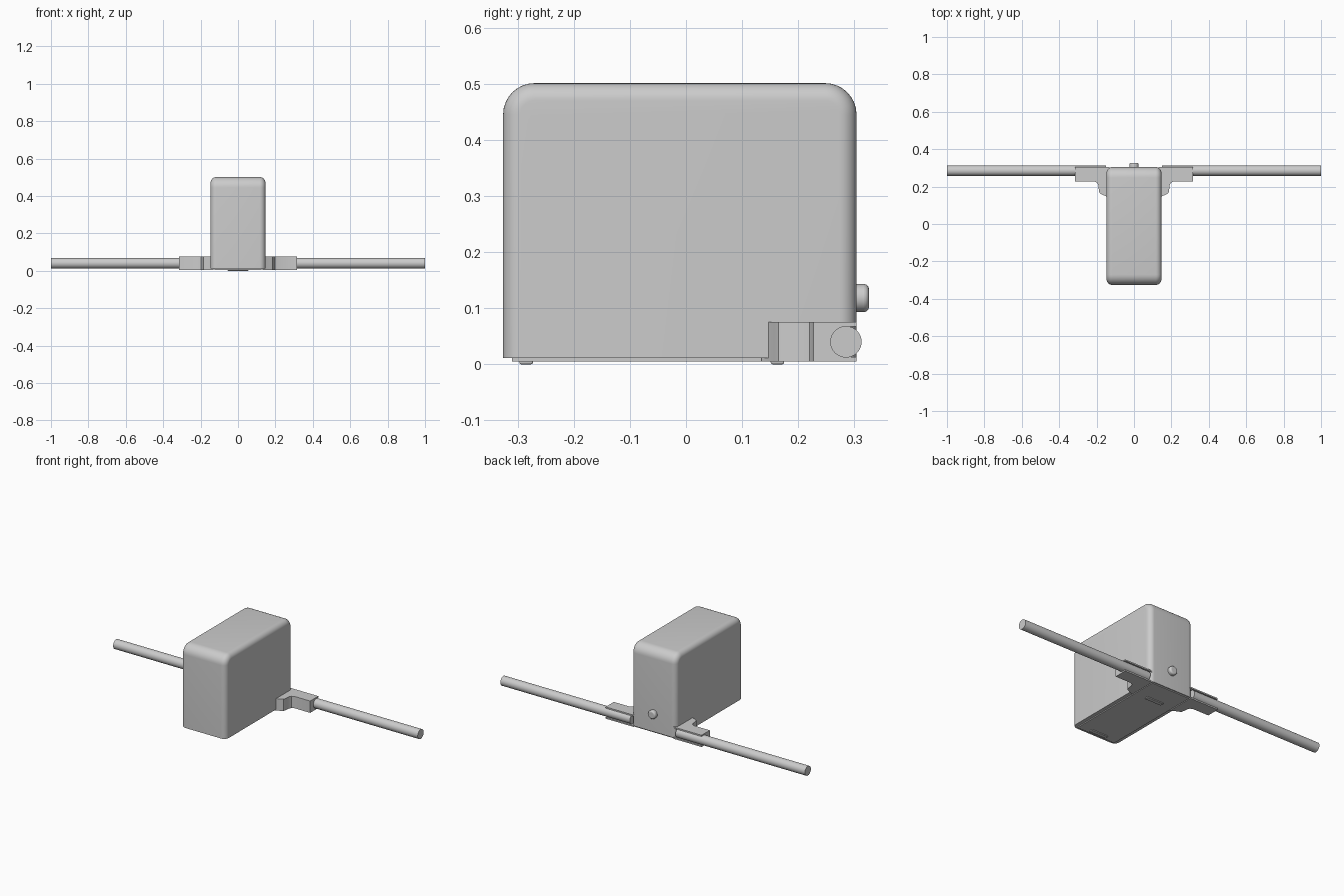
import bpy, bmesh, math
from mathutils import Matrix

if "Cube" in bpy.data.objects:
    bpy.data.objects.remove(bpy.data.objects["Cube"])

grey = bpy.data.materials.new("plain grey")
grey.use_nodes = True
grey.diffuse_color = (0.6, 0.6, 0.6, 1)
grey.node_tree.nodes["Principled BSDF"].inputs["Base Color"].default_value = (0.6, 0.6, 0.6, 1)


def finish(name, bm, bevel=0.0, segments=3):
    bmesh.ops.recalc_face_normals(bm, faces=bm.faces)
    mesh = bpy.data.meshes.new(name)
    bm.to_mesh(mesh)
    bm.free()
    mesh.materials.append(grey)
    obj = bpy.data.objects.new(name, mesh)
    bpy.context.collection.objects.link(obj)
    if bevel:
        mod = obj.modifiers.new("soft edges", "BEVEL")
        mod.width, mod.segments = bevel, segments
        mod.limit_method = "ANGLE"
        mod.angle_limit = math.radians(50)
    bpy.ops.object.select_all(action="DESELECT")
    bpy.context.view_layer.objects.active = obj
    obj.select_set(True)
    bpy.ops.object.shade_smooth_by_angle(angle=math.radians(35))
    return obj


def prism(name, outline, z0, z1, bevel=0.0):
    bm = bmesh.new()
    face = bm.faces.new([bm.verts.new((x, y, z0)) for x, y in outline])
    out = bmesh.ops.extrude_face_region(bm, geom=[face])
    for v in out["geom"]:
        if isinstance(v, bmesh.types.BMVert):
            v.co.z = z1
    return finish(name, bm, bevel)


def box(name, x, y0, y1, z0, z1, bevel=0.0):
    return prism(name, [(-x, y0), (x, y0), (x, y1), (-x, y1)], z0, z1, bevel)


def cylinder(name, radius, length, centre, axis, bevel=0.0):
    bm = bmesh.new()
    turn = Matrix.Rotation(math.pi / 2, 4, axis)
    bmesh.ops.create_cone(bm, cap_ends=True, segments=40, radius1=radius, radius2=radius,
                          depth=length, matrix=Matrix.Translation(centre) @ turn)
    return finish(name, bm, bevel, 5)


# Housing: side profile with round top corners, lofted across with soft side edges
FRONT, BACK, BASE, TOP = -0.326, 0.304, 0.011, 0.501
HALF, CORNER, EDGE, STEPS = 0.147, 0.056, 0.031, 8


def side_profile(inset):
    r = CORNER - inset
    points = [(FRONT + inset, BASE)]
    for cy, start in ((FRONT + CORNER, math.pi), (BACK - CORNER, math.pi / 2)):
        for i in range(STEPS + 1):
            a = start - math.pi / 2 * i / STEPS
            points.append((cy + r * math.cos(a), TOP - CORNER + r * math.sin(a)))
    return points + [(BACK - inset, BASE)]


bm = bmesh.new()
half = [(HALF - EDGE * (1 - math.sin(a)), EDGE * (1 - math.cos(a)))
        for a in (math.pi / 2 * i / STEPS for i in range(STEPS + 1))]
stations = [(-x, inset) for x, inset in reversed(half)] + half
loops = [[bm.verts.new((x, y, z)) for y, z in side_profile(inset)] for x, inset in stations]
for a, b in zip(loops, loops[1:]):
    for i in range(len(a) - 1):
        bm.faces.new((a[i], a[i + 1], b[i + 1], b[i]))
bm.faces.new(loops[0])
bm.faces.new(loops[-1])
bm.faces.new([l[0] for l in loops] + [l[-1] for l in reversed(loops)])
finish("housing", bm)

# Underside plate and two low feet
box("base_plate", 0.125, -0.31, 0.298, 0.005, 0.013)
for name, y in (("front_foot", -0.285), ("back_foot", 0.163)):
    box(name, 0.055, y - 0.012, y + 0.012, 0.0, 0.008, 0.003)

# Round button on the back
cylinder("back_button", 0.025, 0.032, (0, 0.31, 0.118), "X", 0.009)

# Side arms: elbow bracket with lips above and below, holding a rod
elbow = [(0.13, 0.135), (0.148, 0.148), (0.17, 0.157), (0.184, 0.165), (0.188, 0.18),
         (0.19, 0.205), (0.197, 0.22), (0.212, 0.227), (0.315, 0.227)]
for side, s in (("left", 1), ("right", -1)):
    def outline(back):
        return [(s * x, y) for x, y in elbow + [(0.315, back), (0.13, back)]]
    prism(side + "_bracket", outline(0.28), 0.012, 0.068)
    prism(side + "_bracket_top_lip", outline(0.304), 0.067, 0.075)
    prism(side + "_bracket_bottom_lip", outline(0.304), 0.005, 0.013)
    cylinder(side + "_rod", 0.028, 0.85, (s * 0.575, 0.285, 0.04), "Y")
